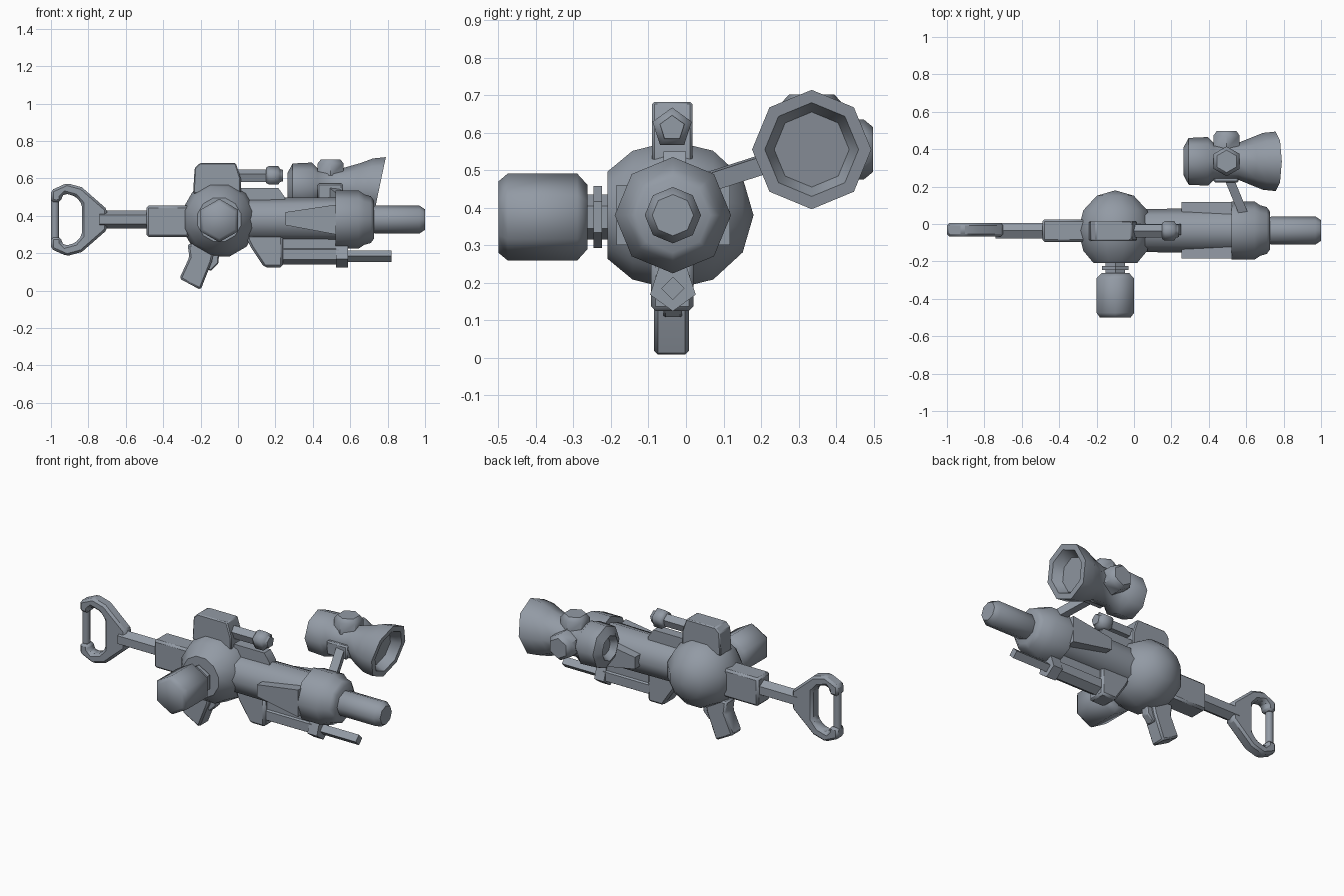
import bpy, bmesh, math
from mathutils import Vector

cube = bpy.data.objects.get("Cube")
if cube:
    bpy.data.objects.remove(cube, do_unlink=True)

steel = bpy.data.materials.new("slate_grey")
steel.use_nodes = True
COLOUR = (0.29, 0.325, 0.375, 1)
steel.diffuse_color = COLOUR
steel.node_tree.nodes["Principled BSDF"].inputs["Base Color"].default_value = COLOUR

CY, CZ = -0.035, 0.38          # main axis of the body


def finish(name, bm, bevel=0, angle=35):
    bmesh.ops.remove_doubles(bm, verts=bm.verts, dist=1e-5)
    bmesh.ops.recalc_face_normals(bm, faces=bm.faces)
    mesh = bpy.data.meshes.new(name)
    bm.to_mesh(mesh)
    bm.free()
    mesh.materials.append(steel)
    ob = bpy.data.objects.new(name, mesh)
    bpy.context.collection.objects.link(ob)
    if bevel:
        mod = ob.modifiers.new("Bevel", "BEVEL")
        mod.width, mod.segments, mod.limit_method = bevel, 1, "ANGLE"
    bpy.ops.object.select_all(action="DESELECT")
    bpy.context.view_layer.objects.active = ob
    ob.select_set(True)
    bpy.ops.object.shade_smooth_by_angle(angle=math.radians(angle))
    return ob


def lathe(name, origin, axis, profile, sides=8, turn=0, slant=0, angle=50):
    """Turn (distance, radius) points round an axis; slant leans the far end."""
    axis = Vector(axis).normalized()
    up = Vector((0, 1, 0)) if abs(axis.z) > 0.9 else Vector((0, 0, 1))
    up = (up - axis * up.dot(axis)).normalized()
    side = axis.cross(up)
    bm = bmesh.new()
    rings = []
    for d, r in profile:
        ring = []
        for i in range(sides):
            a = math.tau * (i + turn) / sides
            p = Vector(origin) + axis * d + (up * math.cos(a) + side * math.sin(a)) * r
            if d > 0.6:
                p.x += slant * (p.z - origin[2])
            ring.append(bm.verts.new(p))
        rings.append(ring)
    for a, b in zip(rings, rings[1:]):
        for i in range(sides):
            j = (i + 1) % sides
            bm.faces.new((a[i], a[j], b[j], b[i]))
    for ring in (rings[0], rings[-1]):
        bm.faces.new(ring)
    return finish(name, bm, angle=angle)


def prism(name, outline, y0, y1, bevel=0):
    """Extrude an x-z outline from y0 to y1."""
    bm = bmesh.new()
    face = bm.faces.new([bm.verts.new((x, y0, z)) for x, z in outline])
    new = bmesh.ops.extrude_face_region(bm, geom=[face])["geom"]
    bmesh.ops.translate(bm, vec=(0, y1 - y0, 0),
                        verts=[v for v in new if isinstance(v, bmesh.types.BMVert)])
    return finish(name, bm, bevel)


def rect(x0, x1, z0, z1):
    return [(x0, z0), (x1, z0), (x1, z1), (x0, z1)]


X, Y, Z = (1, 0, 0), (0, 1, 0), (0, 0, 1)

# Ball-shaped receiver, cut flat at the front
ball = [(0.215 * math.sin(math.radians(t)), 0.205 * math.cos(math.radians(t)))
        for t in (-54, -30, 0, 30, 60, 90)]
lathe("receiver_ball", (-0.1, CY, CZ), Y, ball, 12, 0.5)

# Side canister with its neck and collar
lathe("side_canister", (-0.1, 0, 0.375), Y,
      [(-0.5, 0.095), (-0.475, 0.116), (-0.29, 0.116), (-0.262, 0.085)], 6, angle=65)
lathe("canister_neck", (-0.1, 0, 0.375), Y, [(-0.27, 0.06), (-0.19, 0.06)], 6)
lathe("canister_collar", (-0.1, 0, 0.375), Y, [(-0.247, 0.083), (-0.224, 0.083)], 6)

# Barrel, collar and muzzle
lathe("barrel", (0, CY, CZ), X, [(0.02, 0.115), (0.53, 0.12)])
lathe("barrel_collar", (0, CY, CZ), X,
      [(0.52, 0.155), (0.645, 0.155), (0.675, 0.135), (0.71, 0.125), (0.728, 0.1)])
lathe("muzzle", (0, CY, CZ), X,
      [(0.7, 0.06), (0.735, 0.075), (0.97, 0.075), (1.0, 0.055)])
prism("barrel_side_fins", [(0.255, 0.35), (0.525, 0.3), (0.525, 0.46), (0.255, 0.42)],
      CY - 0.15, CY + 0.152)
prism("barrel_top_rib", [(0, 0.46), (0.25, 0.46), (0.25, 0.5), (0.215, 0.55), (0, 0.55)],
      -0.06, 0.0)

# Stock, rod and ring handle
prism("stock_block", rect(-0.49, -0.26, 0.287, 0.455), CY - 0.06, CY + 0.06, 0.012)
lathe("stock_rod", (0, CY, CZ), X, [(-0.74, 0.048), (-0.45, 0.048)], 6)
outer = [(-1.0, 0.475), (-1.0, 0.537), (-0.915, 0.575), (-0.835, 0.553), (-0.7, 0.435)]
inner = [(-0.835, 0.465), (-0.87, 0.505), (-0.925, 0.52), (-0.945, 0.5), (-0.945, 0.475)]


def flip(points):
    return [(x, 2 * CZ - z) for x, z in reversed(points)]


prism("handle_ring", outer + flip(outer) + flip(inner) + inner, -0.066, 0.005, 0.016)
lathe("handle_grip", (-0.979, -0.03, 0), Z, [(0.27, 0.022), (0.49, 0.022)], 8)

# Top housing with its short sighting tube
prism("top_housing", [(-0.24, 0.52), (0.015, 0.52), (0.015, 0.6), (-0.012, 0.682),
                      (-0.205, 0.682), (-0.232, 0.655)], -0.09, 0.017, 0.006)
lathe("top_tube", (0, -0.037, 0.612), X, [(-0.02, 0.037), (0.16, 0.037)], 5)
lathe("top_tube_cap", (0, -0.037, 0.612), X,
      [(0.15, 0.045), (0.165, 0.055), (0.215, 0.055), (0.225, 0.038), (0.24, 0.034)], 5, angle=75)

# Pistol grip and trigger
prism("pistol_grip", [(-0.27, 0.25), (-0.26, 0.18), (-0.313, 0.065), (-0.2, 0.004),
                      (-0.14, 0.155), (-0.12, 0.25)], -0.085, 0.008, 0.01)
prism("trigger", [(-0.18, 0.21), (-0.18, 0.125), (-0.145, 0.105), (-0.105, 0.145), (-0.1, 0.21)],
      -0.06, -0.01, 0.006)

# Lower tube slung beneath the barrel
prism("lower_bracket", [(0.05, 0.27), (0.07, 0.23), (0.14, 0.125), (0.24, 0.125), (0.24, 0.3),
                        (0.05, 0.3)], CY - 0.058, CY + 0.055, 0.012)
lathe("lower_tube", (0, CY, 0.193), X, [(0.2, 0.053), (0.54, 0.053)], 6)
prism("lower_tube_web", rect(0.24, 0.53, 0.2, 0.3), CY - 0.035, CY + 0.035)
lathe("lower_clamp", (0, CY, 0.188), X, [(0.524, 0.064), (0.587, 0.064)], 5, 0.5)
prism("clamp_post", rect(0.53, 0.58, 0.2, 0.3), CY - 0.03, CY + 0.03)
lathe("lower_rod", (0, CY, 0.185), X, [(0.55, 0.031), (0.822, 0.031)], 4)

# Offset scope with slanted, hollow front end
SY, SZ = 0.335, 0.555
lathe("scope_body", (0, SY, SZ), X,
      [(0.3, 0.05), (0.265, 0.075), (0.292, 0.125), (0.395, 0.13), (0.425, 0.1), (0.56, 0.1),
       (0.63, 0.128), (0.69, 0.152), (0.757, 0.159), (0.757, 0.125), (0.7, 0.1)],
      8, slant=0.21)
knob = [(0.06, 0.08), (0.125, 0.08), (0.147, 0.06)]
lathe("scope_top_knob", (0.495, SY, SZ), Z, knob, 6)
lathe("scope_side_knob", (0.495, SY, SZ), Y, [(d * 1.11, r) for d, r in knob], 6)

# Scope mount
prism("mount_plate", rect(0.425, 0.56, 0.49, 0.572), 0.222, 0.27, 0.008)
foot, head = Vector((0.6, 0.02, 0.455)), Vector((0.505, 0.25, 0.53))
lathe("mount_arm", foot, head - foot, [(0, 0.034), ((head - foot).length, 0.034)], 4, 0.5)
